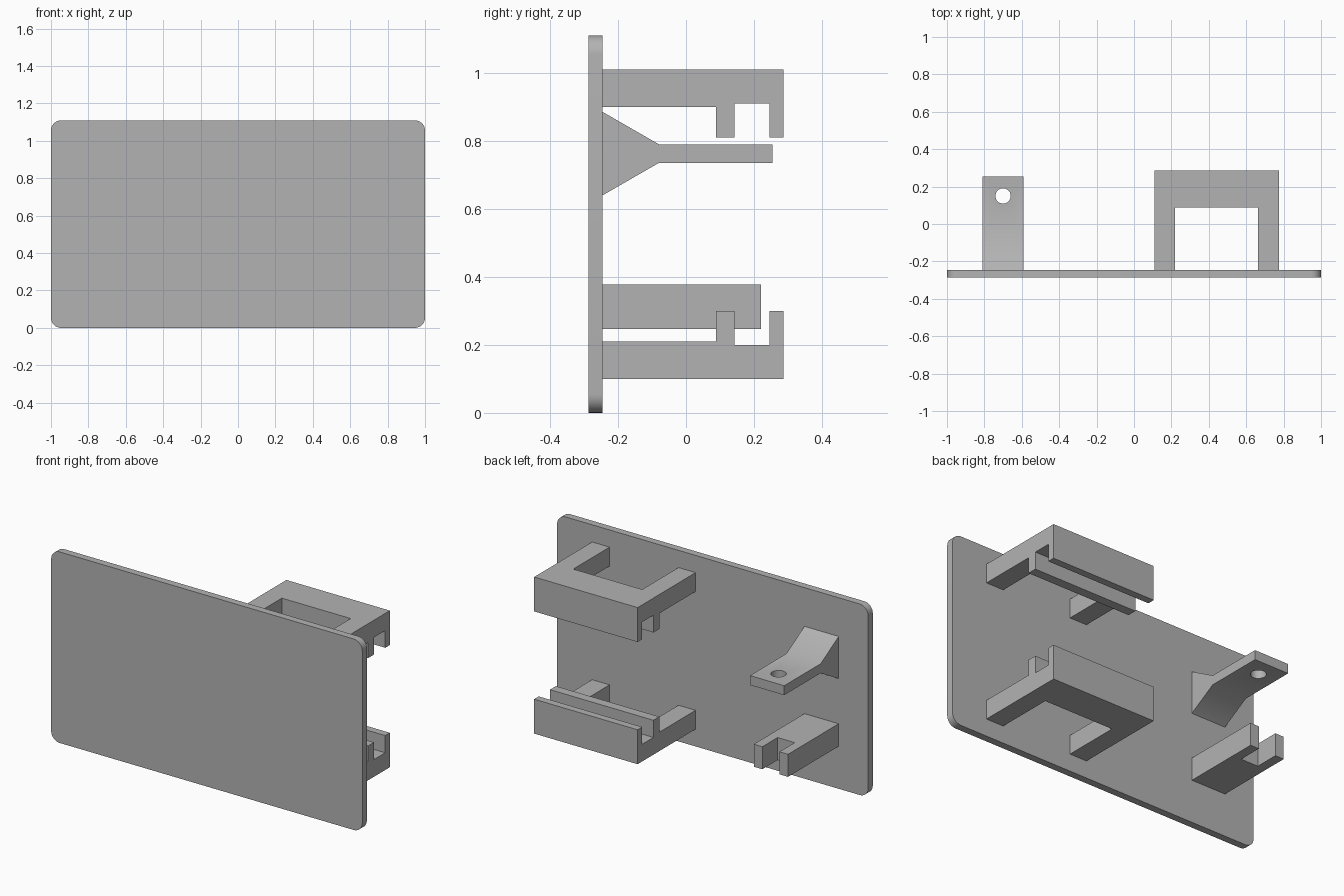
import bpy, bmesh, math
from mathutils import Matrix, Vector

cube = bpy.data.objects.get("Cube")
if cube:
    bpy.data.objects.remove(cube, do_unlink=True)

grey = bpy.data.materials.new("plain grey")
grey.use_nodes = True
COLOUR = (0.45, 0.45, 0.45, 1)
grey.diffuse_color = COLOUR
grey.node_tree.nodes["Principled BSDF"].inputs["Base Color"].default_value = COLOUR

BACK = -0.245   # rear face of the panel
MIDDLE = 0.555  # half the panel height


def add_object(name, bm):
    bmesh.ops.recalc_face_normals(bm, faces=bm.faces)
    mesh = bpy.data.meshes.new(name)
    bm.to_mesh(mesh)
    bm.free()
    mesh.materials.append(grey)
    obj = bpy.data.objects.new(name, mesh)
    bpy.context.collection.objects.link(obj)
    return obj


def extrude_x(name, profile, x0, x1):
    """Sweep a (y, z) outline from x0 to x1."""
    bm = bmesh.new()
    face = bm.faces.new([bm.verts.new((x0, y, z)) for y, z in profile])
    new = bmesh.ops.extrude_face_region(bm, geom=[face])["geom"]
    verts = [v for v in new if isinstance(v, bmesh.types.BMVert)]
    bmesh.ops.translate(bm, verts=verts, vec=(x1 - x0, 0, 0))
    return add_object(name, bm)


def box(name, lo, hi):
    lo, hi = Vector(lo), Vector(hi)
    bm = bmesh.new()
    bmesh.ops.create_cube(bm, size=1, matrix=Matrix.Translation((lo + hi) / 2)
                          @ Matrix.Diagonal((*(hi - lo), 1)))
    return add_object(name, bm)


def activate(obj):
    bpy.ops.object.select_all(action="DESELECT")
    obj.select_set(True)
    bpy.context.view_layer.objects.active = obj


def cut(obj, cutter):
    """Subtract the cutter for good, then discard it."""
    mod = obj.modifiers.new("cut", "BOOLEAN")
    mod.operation, mod.solver, mod.object = "DIFFERENCE", "EXACT", cutter
    activate(obj)
    bpy.ops.object.modifier_apply(modifier=mod.name)
    bpy.data.objects.remove(cutter, do_unlink=True)


def smooth(obj):
    activate(obj)
    bpy.ops.object.shade_smooth_by_angle(angle=math.radians(35))


# Front panel with rounded corners
panel = box("panel", (-1, -0.287, 0), (1, BACK, 2 * MIDDLE))
bm = bmesh.new()
bm.from_mesh(panel.data)
corners = [e for e in bm.edges if abs(e.verts[0].co.y - e.verts[1].co.y) > 0.01]
bmesh.ops.bevel(bm, geom=corners, offset=0.055, segments=8, profile=0.5, affect="EDGES")
bm.to_mesh(panel.data)
bm.free()
smooth(panel)

# Two facing U brackets, each with a groove between a pair of ribs
upper = [(BACK, 1.01), (0.287, 1.01), (0.287, 0.81), (0.245, 0.81), (0.245, 0.91),
         (0.142, 0.91), (0.142, 0.81), (0.088, 0.81), (0.088, 0.9), (BACK, 0.9)]
lower = [(y, 2 * MIDDLE - z) for y, z in upper]
for name, outline in (("upper_bracket", upper), ("lower_bracket", lower)):
    bracket = extrude_x(name, outline, 0.11, 0.775)
    cut(bracket, box("window_cutter", (0.22, -0.4, -0.1), (0.663, 0.088, 1.3)))

# Flared tab with a round screw hole
tab = extrude_x("screw_tab", [(BACK, 0.885), (-0.08, 0.79), (0.255, 0.79),
                              (0.255, 0.735), (-0.08, 0.735), (BACK, 0.64)], -0.81, -0.59)
bm = bmesh.new()
bmesh.ops.create_cone(bm, cap_ends=True, segments=32, radius1=0.041, radius2=0.041,
                      depth=0.4, matrix=Matrix.Translation((-0.7, 0.15, 0.76)))
cut(tab, add_object("hole_cutter", bm))
smooth(tab)

# Forked block below the tab
fork = box("forked_block", (-0.81, BACK, 0.247), (-0.59, 0.22, 0.378))
cut(fork, box("slot_cutter", (-0.755, 0.08, 0.1), (-0.645, 0.4, 0.6)))
